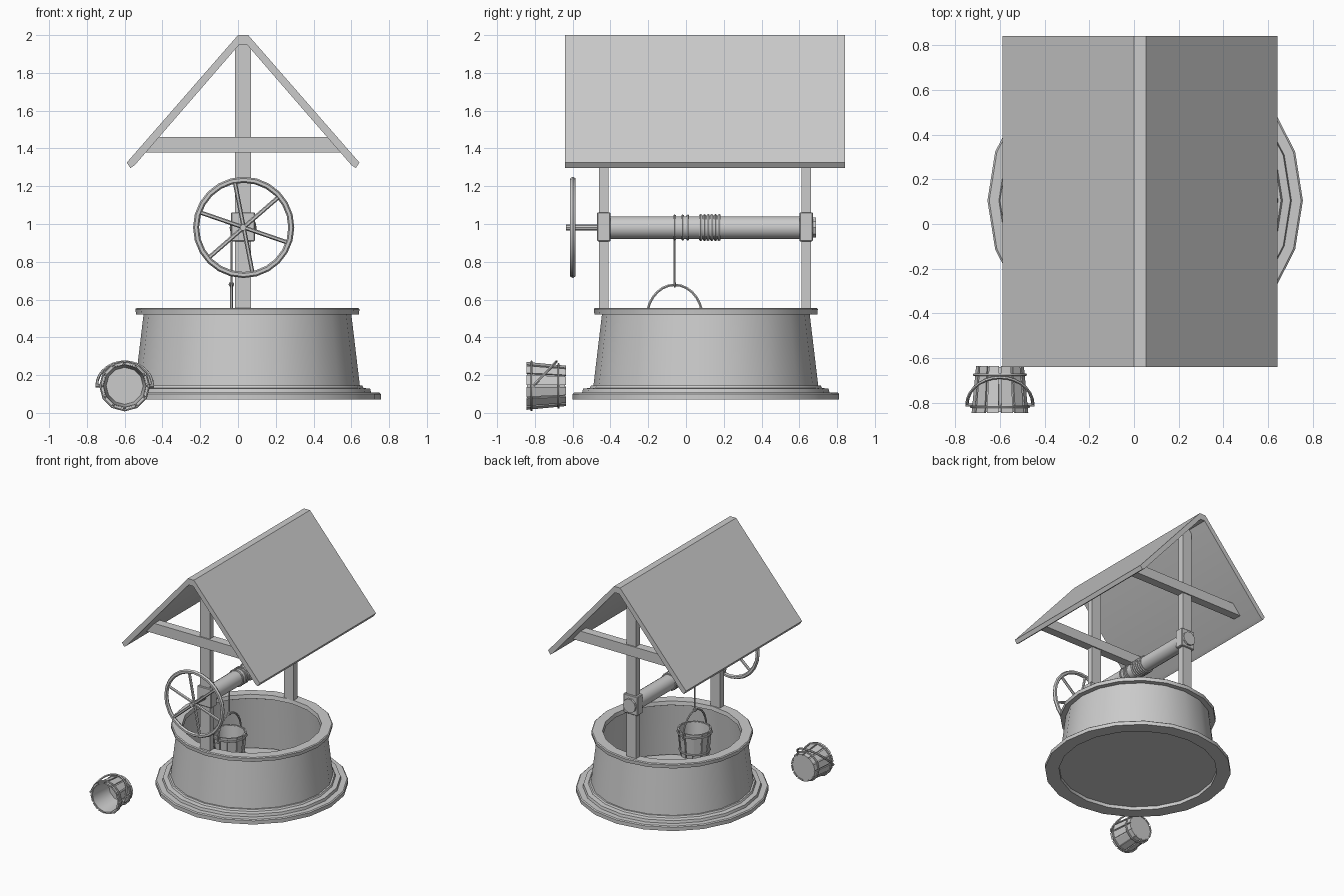
import bpy, bmesh
from math import sin, cos, pi, radians
from mathutils import Matrix, Vector

if "Cube" in bpy.data.objects:
    bpy.data.objects.remove(bpy.data.objects["Cube"], do_unlink=True)

GREY = (0.6, 0.6, 0.6, 1)
stone = bpy.data.materials.new("plain grey")
stone.use_nodes = True
stone.diffuse_color = GREY
stone.node_tree.nodes["Principled BSDF"].inputs["Base Color"].default_value = GREY

AX, AZ = 0.027, 0.981          # line of the winding axle
WELL = Matrix.Translation((0.05, 0.105, 0))
ALONG_Y = Matrix.Rotation(-pi / 2, 4, 'X')


def soften(mesh):
    """Smooth shading that keeps hard corners."""
    bm = bmesh.new()
    bm.from_mesh(mesh)
    for f in bm.faces:
        f.smooth = True
    for e in bm.edges:
        e.smooth = e.calc_face_angle(0) < radians(32)
    bm.to_mesh(mesh)
    bm.free()


def finish(name, bm, matrix=Matrix()):
    bmesh.ops.recalc_face_normals(bm, faces=bm.faces)
    mesh = bpy.data.meshes.new(name)
    bm.to_mesh(mesh)
    bm.free()
    mesh.materials.append(stone)
    soften(mesh)
    ob = bpy.data.objects.new(name, mesh)
    ob.matrix_world = matrix
    bpy.context.collection.objects.link(ob)
    return ob


def lathe(name, profile, sides, matrix=Matrix(), closed=True):
    bm = bmesh.new()
    vs = [bm.verts.new((r, 0, z)) for r, z in profile]
    es = [bm.edges.new(p) for p in zip(vs, vs[1:])]
    if closed:
        es.append(bm.edges.new((vs[-1], vs[0])))
    bmesh.ops.spin(bm, geom=vs + es, axis=(0, 0, 1), cent=(0, 0, 0),
                   angle=2 * pi, steps=sides)
    bmesh.ops.remove_doubles(bm, verts=bm.verts, dist=1e-4)
    return finish(name, bm, matrix)


def box(name, lo, hi, bevel=0):
    lo, hi = Vector(lo), Vector(hi)
    bm = bmesh.new()
    bmesh.ops.create_cube(bm, size=1)
    bmesh.ops.scale(bm, vec=hi - lo, verts=bm.verts)
    bmesh.ops.translate(bm, vec=(lo + hi) / 2, verts=bm.verts)
    if bevel:
        bmesh.ops.bevel(bm, geom=bm.edges[:], offset=bevel, segments=1, affect='EDGES')
    return finish(name, bm)


def prism(name, outline, y0, y1):
    """Extrude an x-z outline along y."""
    bm = bmesh.new()
    face = bm.faces.new([bm.verts.new((x, y0, z)) for x, z in outline])
    out = bmesh.ops.extrude_face_region(bm, geom=[face])
    bmesh.ops.translate(bm, vec=(0, y1 - y0, 0),
                        verts=[g for g in out["geom"] if isinstance(g, bmesh.types.BMVert)])
    return finish(name, bm)


def tube(name, points, radius, closed=False, matrix=Matrix()):
    cu = bpy.data.curves.new(name, 'CURVE')
    cu.dimensions = '3D'
    cu.bevel_depth, cu.bevel_resolution, cu.use_fill_caps = radius, 1, True
    sp = cu.splines.new('POLY')
    sp.points.add(len(points) - 1)
    for p, co in zip(sp.points, points):
        p.co = (*co, 1)
    sp.use_cyclic_u = closed
    tmp = bpy.data.objects.new(name, cu)
    bpy.context.collection.objects.link(tmp)
    dg = bpy.context.evaluated_depsgraph_get()
    mesh = bpy.data.meshes.new_from_object(tmp.evaluated_get(dg))
    bpy.data.objects.remove(tmp, do_unlink=True)
    bm = bmesh.new()
    bm.from_mesh(mesh)
    bpy.data.meshes.remove(mesh)
    bmesh.ops.remove_doubles(bm, verts=bm.verts, dist=1e-5)
    return finish(name, bm, matrix)


def ring(r, n, z=0.0):
    return [(r * cos(2 * pi * i / n), r * sin(2 * pi * i / n), z) for i in range(n)]


# Stone wall with stepped foot and rim
lathe("well_wall", [
    (.60, .07), (.706, .07), (.706, .10), (.698, .107), (.655, .107), (.65, .128), (.615, .132),
    (.608, .145), (.595, .145), (.55, .522), (.59, .522), (.593, .55), (.586, .556),
    (.51, .556), (.505, .525), (.515, .52), (.55, .105), (.60, .10)], 20, WELL)

# Floor, a single sheet facing down
bm = bmesh.new()
bmesh.ops.create_circle(bm, cap_ends=True, segments=20, radius=.60)
floor = finish("well_floor", bm, WELL @ Matrix.Translation((0, 0, .098)))
if floor.data.polygons[0].normal.z > 0:
    floor.data.flip_normals()

# Roof
half = [(.027, 2.0), (.616, 1.325), (.597, 1.296), (.574, 1.311), (.02, 1.95)]
prism("roof", [(AX + x, z) for x, z in half] + [(AX - x, z) for x, z in reversed(half)],
      -.64, .842)

# Posts, cross beams and axle bearings
for side, y in (("front", -.435), ("back", .636)):
    box(side + "_post", (AX - .043, y - .025, .55), (AX + .043, y + .025, 1.95))
    prism(side + "_cross_beam", [(AX - .52, 1.378), (AX + .52, 1.378),
                                 (AX + .45, 1.46), (AX - .45, 1.46)], y - .035, y + .035)
    box(side + "_bearing", (AX - .063, y - .036, AZ - .073), (AX + .063, y + .036, AZ + .081), .005)


def rod(name, y0, y1, r, sides):
    return lathe(name, [(0, y0), (r, y0), (r, y1), (0, y1)], sides,
                 Matrix.Translation((AX, 0, AZ)) @ ALONG_Y, closed=False)


# Winding axle
rod("axle_drum", -.405, .61, .06, 16)
rod("axle_end_cap", .665, .688, .056, 10)
rod("axle_rod", -.635, -.46, .017, 10)

# Hand wheel with six spokes
hub = Matrix.Translation((AX + .003, -.599, AZ + .001)) @ ALONG_Y
tube("wheel_rim", ring(.252, 24), .016, True, hub)
for i in range(6):
    a = radians(41 + 60 * i)
    tube(f"wheel_spoke_{i + 1}", [(0, 0, 0), (.25 * cos(a), -.25 * sin(a), 0)], .011, False, hub)

# Rope windings and hanging rope
for i, y in enumerate([-.06, -.018, .01] + [.078 + .0195 * k for k in range(6)]):
    tube(f"rope_turn_{i + 1}", ring(.062, 16, y), .0075 if i < 3 else .0095, True,
         Matrix.Translation((AX, 0, AZ)) @ ALONG_Y)
BX, BY = -.035, -.06
tube("hanging_rope", [(BX, BY, AZ), (BX, BY, .685)], .006)
tube("rope_loop", [(BX + x, BY, z + .68) for x, z, _ in ring(.01, 8)], .006, True)


def bucket(name, matrix, swing):
    """Staved bucket: mouth at local z = 0, handle swung back by an angle."""
    lathe(name + "_shell", [(0, -.205), (.1, -.205), (.119, -.004), (.113, -.004),
                            (.098, -.192), (0, -.192)], 12, matrix, closed=False)
    bm = bmesh.new()
    for i in range(12):
        vs = []
        for z, r in ((0, .116), (0, .127), (-.21, .096), (-.21, .107)):
            for s in (-1, 1):
                a = pi / 6 * (i + .5 + .41 * s)
                vs.append(bm.verts.new((r * cos(a), r * sin(a), z)))
        bmesh.ops.convex_hull(bm, input=vs)
    bmesh.ops.dissolve_limit(bm, angle_limit=.02, verts=bm.verts, edges=bm.edges)
    finish(name + "_staves", bm, matrix)
    for label, r, z in (("upper", .128, -.027), ("lower", .114, -.17)):
        tube(f"{name}_{label}_hoop", ring(r, 12, z), .007, True, matrix)
    arc = []
    for i in range(15):
        t = pi * i / 14
        h = .178 * sin(t)
        arc.append((-h * sin(swing), .148 * cos(t), -.035 + h * cos(swing)))
    tube(name + "_handle", arc, .0075, False, matrix)
    for label, s in (("left", 1), ("right", -1)):
        tube(f"{name}_{label}_ear", [(0, s * .112, -.035), (0, s * .154, -.035)], .009, False, matrix)


# One bucket hangs in the well, the other lies in front
bucket("hanging_bucket", Matrix.Translation((BX, BY, .535)), 0)
lying = Matrix(((0, 1, 0, -.6), (0, 0, -1, -.845), (-1, 0, 0, .143), (0, 0, 0, 1)))
bucket("lying_bucket", lying, radians(134))
